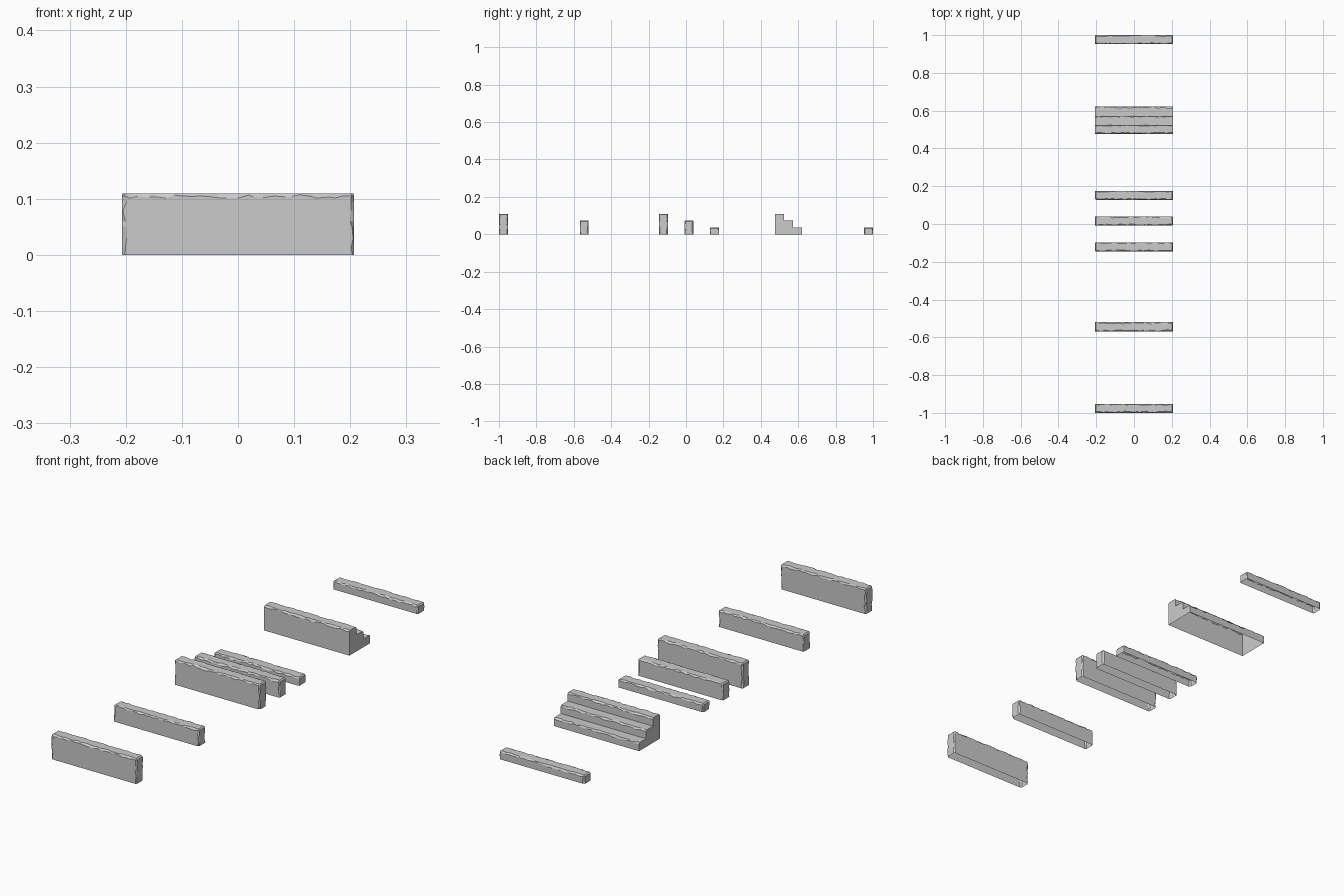
import bpy, bmesh, random
from mathutils import Vector

if "Cube" in bpy.data.objects:
    bpy.data.objects.remove(bpy.data.objects["Cube"])

random.seed(7)
HALF = 0.207     # half of the step length along x
RISE = 0.0365    # height of one step
TREAD = 0.048    # depth of one step
CHIP = 0.005     # mean width of the worn edges


def worn_prism(name, profile, chip_ends=True):
    """Extrude a (y, z) profile along x, leave it open below, chip its edges."""
    bm = bmesh.new()
    left = [bm.verts.new((-HALF, y, z)) for y, z in profile]
    right = [bm.verts.new((HALF, y, z)) for y, z in profile]
    bm.faces.new(left)
    bm.faces.new(right[::-1])
    n = len(profile)
    for i in range(n):
        j = (i + 1) % n
        bm.faces.new((left[i], right[i], right[j], left[j]))
    bmesh.ops.recalc_face_normals(bm, faces=bm.faces[:])
    bmesh.ops.delete(bm, geom=[f for f in bm.faces if f.normal.z < -0.9],
                     context='FACES_ONLY')

    # chamfer the exposed corners
    def exposed(e):
        if len(e.link_faces) != 2 or not e.is_convex:
            return False
        d = e.verts[1].co - e.verts[0].co
        return chip_ends or abs(d.x) > HALF
    bmesh.ops.bevel(bm, geom=[e for e in bm.edges if exposed(e)],
                    offset=CHIP, segments=1, affect='EDGES')

    # cut the stone into irregular strips so the chamfers can wander
    def cut(point, normal):
        bmesh.ops.bisect_plane(bm, geom=bm.verts[:] + bm.edges[:] + bm.faces[:],
                               plane_co=point, plane_no=normal)
    count = 26
    for k in range(1, count):
        x = -HALF + 2 * HALF * (k + random.uniform(-0.35, 0.35)) / count
        cut((x, 0, 0), (1, 0, 0))
    if chip_ends:
        top = max(z for y, z in profile)
        rows = max(2, round(top / 0.016))
        for k in range(1, rows):
            cut((0, 0, top * (k + random.uniform(-0.3, 0.3)) / rows), (0, 0, 1))

    # slide chamfer borders within their flat faces
    bm.normal_update()
    moves = []
    for v in bm.verts:
        flat = [f.normal for f in v.link_faces if max(map(abs, f.normal)) > 0.99]
        worn = [f.normal for f in v.link_faces if max(map(abs, f.normal)) <= 0.99]
        if not flat or not worn:
            continue
        if any(m.dot(flat[0]) < 0.99 for m in flat) or any(m.dot(worn[0]) < 0.99 for m in worn):
            continue
        side = worn[0] - flat[0] * worn[0].dot(flat[0])
        moves.append((v, side.normalized() * random.uniform(-0.004, 0.0035)))
    for v, shift in moves:
        v.co += shift

    mesh = bpy.data.meshes.new(name)
    bm.to_mesh(mesh)
    bm.free()
    obj = bpy.data.objects.new(name, mesh)
    bpy.context.collection.objects.link(obj)
    return obj


def block(name, y, steps):
    h = RISE * steps
    return worn_prism(name, [(y, 0), (y + TREAD, 0), (y + TREAD, h), (y, h)])


# loose blocks, each one to three risers high
block("far_front_tall_block", -1.0, 3)
block("front_medium_block", -0.568, 2)
block("centre_tall_block", -0.145, 3)
block("centre_medium_block", -0.008, 2)
block("centre_low_block", 0.128, 1)
block("far_back_low_block", 0.952, 1)

# joined staircase, descending towards the back
y0 = 0.477
stairs = [(y0, 0), (y0 + 3 * TREAD, 0)]
for i in (1, 2, 3):
    stairs += [(y0 + (4 - i) * TREAD, i * RISE), (y0 + (3 - i) * TREAD, i * RISE)]
worn_prism("staircase", stairs, chip_ends=False)
